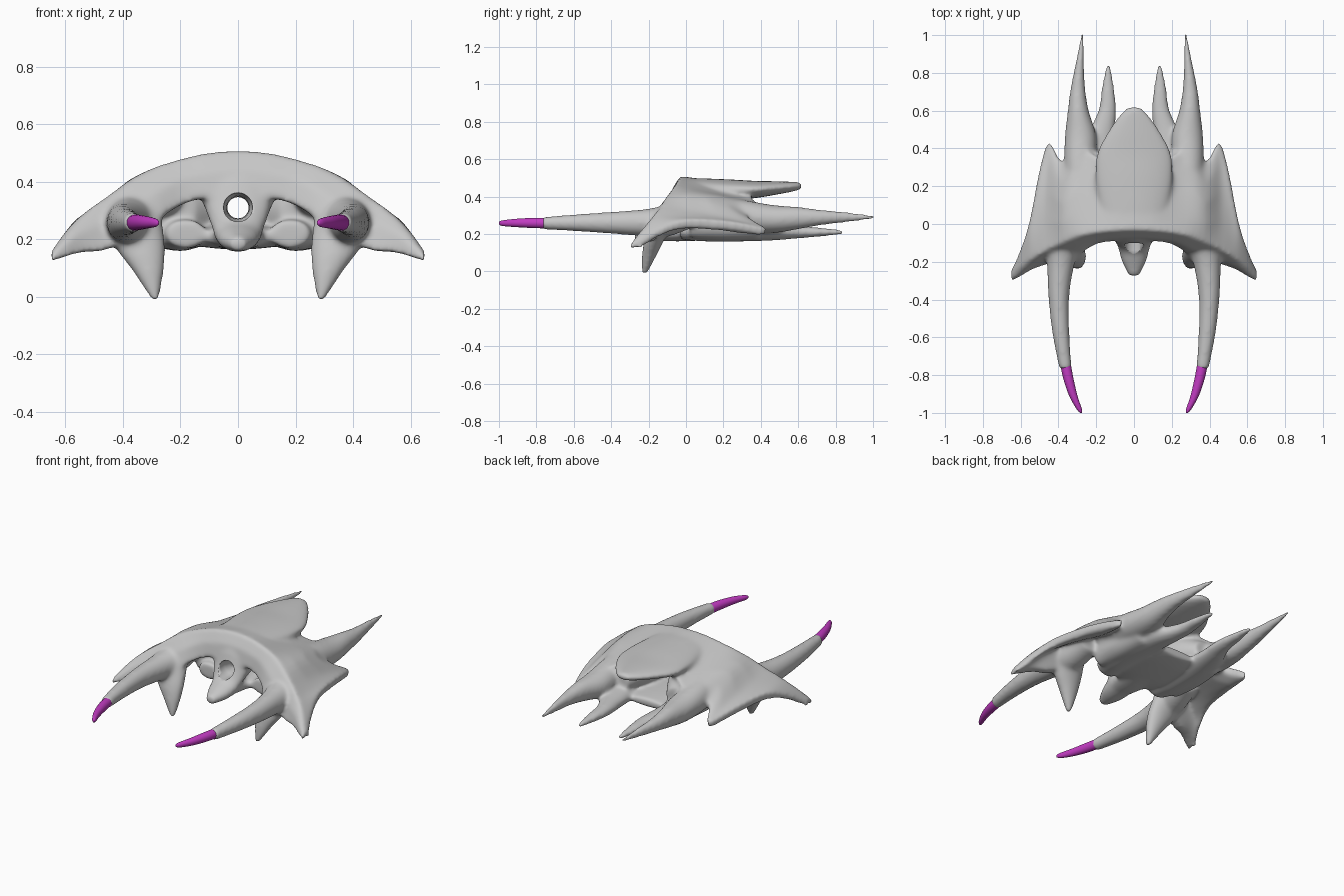
import bpy, bmesh, math


def material(name, rgb):
    m = bpy.data.materials.new(name)
    m.diffuse_color = (*rgb, 1)
    return m


GREY = material("hull grey", (0.57, 0.57, 0.57))
PURPLE = material("tip purple", (0.54, 0.045, 0.54))


def smooth_path(st, n=5):
    """Catmull-Rom interpolation between station tuples."""
    out = []
    for i in range(len(st) - 1):
        a, b, c, d = st[max(i - 1, 0)], st[i], st[i + 1], st[min(i + 2, len(st) - 1)]
        for k in range(n):
            t = k / n
            out.append(tuple(0.5 * (2*q + (r - p)*t + (2*p - 5*q + 4*r - s)*t*t + (3*q - p - 3*r + s)*t**3)
                             for p, q, r, s in zip(a, b, c, d)))
    return out + [st[-1]]


def loft(bm, rings):
    rows = [[bm.verts.new(p) for p in r] for r in rings]
    n = len(rows[0])
    faces = []
    for a, b in zip(rows, rows[1:]):
        for i in range(n):
            j = (i + 1) % n
            faces.append(bm.faces.new((a[i], a[j], b[j], b[i])))
    faces += [bm.faces.new(rows[0][::-1]), bm.faces.new(rows[-1])]
    bmesh.ops.recalc_face_normals(bm, faces=faces)


def tube(bm, stations, side=1, upright=False, n=20):
    """Stations (x, y, z, rx, r2); rings lie in xz, or in xy when upright."""
    rings = []
    for x, y, z, rx, r2 in smooth_path(stations):
        ring = []
        for i in range(n):
            a = 2 * math.pi * i / n
            u, v = max(rx, .004) * math.cos(a), max(r2, .004) * math.sin(a)
            ring.append((side * (x + u), y + (v if upright else 0), z + (0 if upright else v)))
        rings.append(ring)
    loft(bm, rings)


def make_object(name, bm, mat):
    me = bpy.data.meshes.new(name)
    bm.to_mesh(me)
    bm.free()
    ob = bpy.data.objects.new(name, me)
    bpy.context.collection.objects.link(ob)
    me.materials.append(mat)
    for p in me.polygons:
        p.use_smooth = True
    return ob


hull = bmesh.new()

# arched wing shell: x, ridge y z, front lip y z, rear y z, thickness
WING = [
    (0.00, -.03, .510, -.09, .36, .30, .465, .06),
    (0.10, -.035, .503, -.095, .345, .33, .45, .065),
    (0.20, -.045, .482, -.11, .318, .36, .39, .08),
    (0.30, -.065, .448, -.175, .25, .42, .34, .08),
    (0.38, -.10, .403, -.20, .20, .33, .30, .07),
    (0.45, -.13, .355, -.215, .165, .435, .23, .055),
    (0.50, -.16, .319, -.23, .155, .29, .26, .055),
    (0.55, -.19, .278, -.25, .152, .03, .28, .055),
    (0.60, -.23, .225, -.28, .138, -.13, .228, .05),
    (0.65, -.265, .162, -.308, .120, -.24, .15, .035)]


def wing_section(s, side):
    x, ry, rz, fy, fz, by, bz, t = s
    low = [(ry + (by - ry) * k, rz + (bz - rz) * k) for k in (.25, .5, .75)]
    swell = .042 * math.exp(-((x - .38) / .08) ** 2)    # domed shoulder
    top = [(y, z + swell * k) for (y, z), k in zip(low, (.7, 1, .8))]
    pts = [(fy, fz), ((fy + ry) / 2 - .012, (fz + rz) / 2 + .01), (ry, rz)] + top
    pts += [(by, bz), (by - .01, bz - t * .7)] + [(y, z - t) for y, z in low[::-1]]
    pts += [(ry + t, rz - t * 1.1), (fy + t, fz + .005)]
    return [(side * x, y, z) for y, z in pts]


for side in (1, -1):
    loft(hull, [wing_section(s, side) for s in smooth_path(WING, 3)])
    # long rear spike
    tube(hull, [(.26, -.02, .36, .07, .07), (.28, .15, .325, .078, .08), (.285, .32, .295, .085, .085),
                (.283, .47, .28, .083, .075), (.295, .60, .285, .056, .06), (.297, .72, .288, .039, .042),
                (.285, .87, .29, .021, .027), (.272, 1.012, .29, .008, .010)], side)
    # short rear spike and belly rail
    tube(hull, [(.18, -.03, .22, .07, .05), (.20, .1, .215, .085, .055), (.20, .3, .215, .09, .055),
                (.178, .46, .21, .075, .045), (.142, .6, .21, .048, .034), (.138, .72, .21, .034, .024),
                (.136, .845, .21, .012, .012)], side)
    # bridge between rail and long spike
    tube(hull, [(.27, .02, .27, .05, .09), (.25, .2, .245, .08, .08), (.24, .39, .235, .07, .065)], side)
    # tunnel wall under the canopy
    tube(hull, [(.2, .02, .30, .05, .06), (.165, .12, .32, .12, .12), (.17, .26, .32, .105, .10),
                (.2, .38, .29, .07, .06)], side)
    # downward fang
    tube(hull, [(.37, -.11, .30, .10, .07), (.342, -.165, .18, .09, .055), (.312, -.195, .09, .055, .04),
                (.288, -.222, -.011, .014, .016)], side, upright=True)
    # front arm
    tube(hull, [(.35, .05, .31, .08, .07), (.37, -.1, .27, .09, .085), (.388, -.22, .26, .072, .073),
                (.398, -.38, .26, .056, .06), (.388, -.57, .26, .046, .047), (.363, -.765, .258, .034, .034)], side)

# canopy fin over the back
tube(hull, [(0, -.03, .47, .13, .03), (0, .1, .447, .18, .05), (0, .25, .437, .205, .054),
            (0, .37, .438, .198, .046), (0, .48, .446, .145, .036), (0, .57, .453, .083, .026),
            (0, .62, .458, .035, .017)], n=32)
# central belly floor
tube(hull, [(0, -.03, .21, .12, .035), (0, .1, .21, .20, .045), (0, .27, .207, .2, .038), (0, .38, .207, .13, .025)])
# hanging front nub with its keel running back to the belly
tube(hull, [(0, .02, .37, .135, .10), (0, -.07, .325, .115, .11), (0, -.11, .25, .092, .085),
            (0, -.145, .215, .08, .055), (0, -.20, .198, .065, .042), (0, -.275, .183, .028, .024)])
tube(hull, [(0, -.16, .205, .06, .04), (0, -.05, .21, .09, .05), (0, .1, .21, .11, .045)])
body = make_object("hull", hull, GREY)

# hole through the nub
cut = bmesh.new()
tube(cut, [(0, -.3, .318, .058, .056), (0, -.1, .312, .05, .05), (0, .02, .31, .037, .037), (0, .55, .31, .037, .037)], n=28)
cutter = make_object("nub_hole_cutter", cut, GREY)
cutter.hide_render = True
cutter.hide_viewport = True

# fuse everything into one soft skin
rm = body.modifiers.new("fuse", 'REMESH')
rm.mode = 'VOXEL'
rm.voxel_size = 0.009
rm.use_smooth_shade = True
sm = body.modifiers.new("soften", 'SMOOTH')
sm.factor = 0.5
sm.iterations = 22
bo = body.modifiers.new("hole", 'BOOLEAN')
bo.operation = 'DIFFERENCE'
bo.solver = 'EXACT'
bo.object = cutter

# purple arm tips
for side, label in ((1, "right"), (-1, "left")):
    tip = bmesh.new()
    tube(tip, [(.362, -.745, .258, .028, .028), (.347, -.82, .259, .027, .027), (.321, -.91, .259, .022, .022),
               (.29, -.98, .258, .014, .015), (.28, -1.0, .258, .005, .007)], side)
    make_object("arm_tip_" + label, tip, PURPLE)
